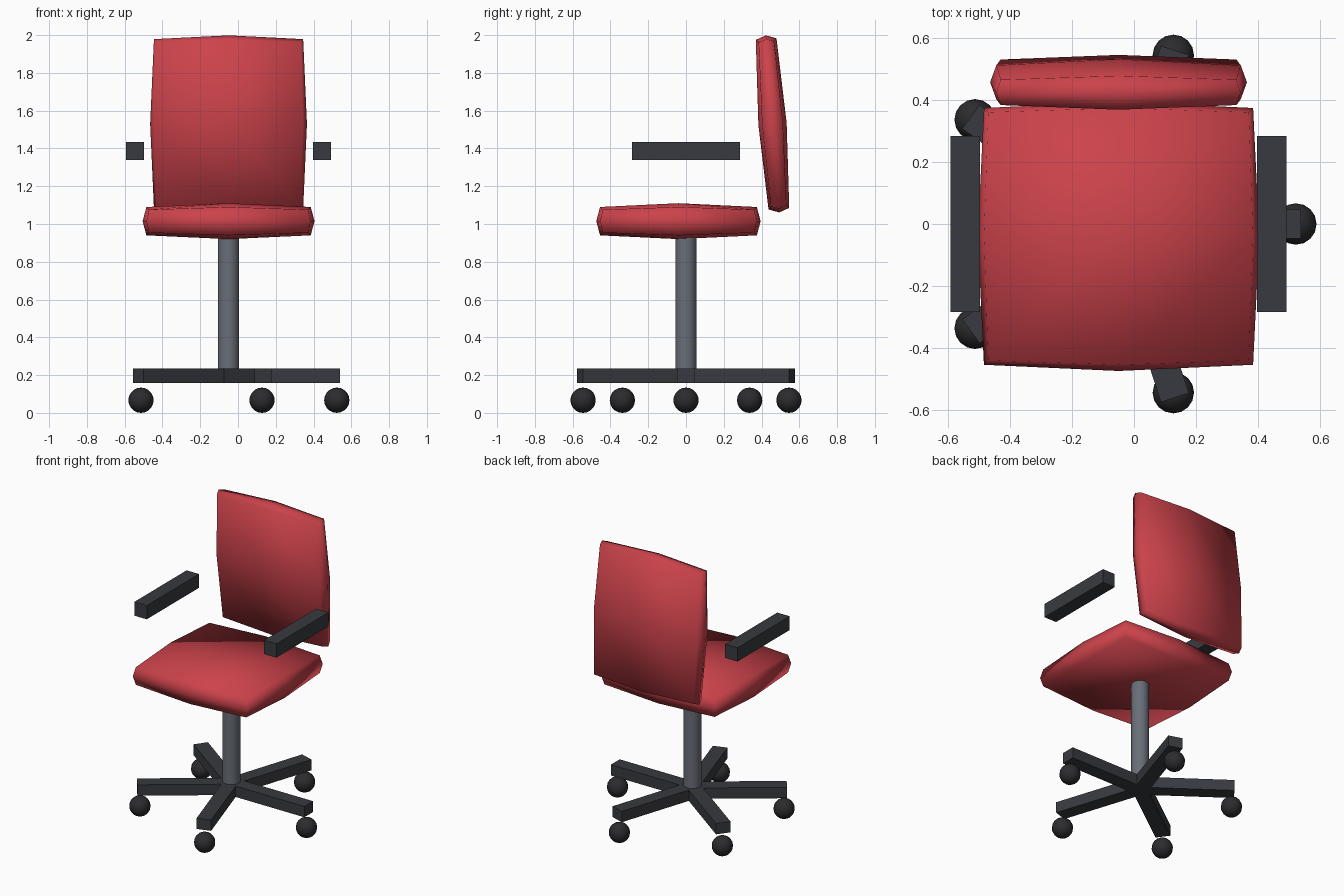
import bpy, bmesh
from math import cos, sin, tau
from mathutils import Matrix, Vector

if "Cube" in bpy.data.objects:
    bpy.data.objects.remove(bpy.data.objects["Cube"])

CX = -0.05  # centre line of the chair


def material(name, r, g, b):
    m = bpy.data.materials.new(name)
    m.diffuse_color = (r, g, b, 1)
    m.use_nodes = True
    m.node_tree.nodes["Principled BSDF"].inputs["Base Color"].default_value = m.diffuse_color
    return m


RED = material("red_fabric", 0.60, 0.055, 0.07)
DARK = material("dark_plastic", 0.04, 0.042, 0.05)
STEEL = material("steel", 0.14, 0.155, 0.185)
RUBBER = material("rubber", 0.025, 0.025, 0.028)


def finish(bm, name, mat, matrix, smooth=False):
    bmesh.ops.recalc_face_normals(bm, faces=bm.faces)
    for f in bm.faces:
        f.smooth = smooth
    me = bpy.data.meshes.new(name)
    bm.to_mesh(me)
    bm.free()
    me.materials.append(mat)
    ob = bpy.data.objects.new(name, me)
    ob.matrix_world = matrix
    bpy.context.collection.objects.link(ob)
    return ob


def box(name, size, matrix, mat):
    bm = bmesh.new()
    bmesh.ops.create_cube(bm, size=1, matrix=Matrix.Diagonal((*size, 1)))
    return finish(bm, name, mat, matrix)


def cushion(name, half, matrix):
    # box cut once each way; face centres bulge out, corners pull in
    bm = bmesh.new()
    bmesh.ops.create_cube(bm, size=2)
    bmesh.ops.subdivide_edges(bm, edges=bm.edges[:], cuts=1, use_grid_fill=True)
    inset = {1: 0.0, 2: 0.02, 3: 0.034}
    for v in bm.verts:
        n = sum(abs(c) > 0.5 for c in v.co)
        v.co = Vector([c * (h - inset[n]) for c, h in zip(v.co, half)])
    return finish(bm, name, RED, matrix, True)


# upholstery
cushion("seat", (0.455, 0.435, 0.095), Matrix.Translation((CX, -0.04, 1.015)))
cushion("backrest", (0.415, 0.075, 0.47),
        Matrix.Translation((CX, 0.458, 1.53)) @ Matrix.Rotation(0.075, 4, 'X'))

# armrests
for side, s in (("left", -1), ("right", 1)):
    box(side + "_armrest", (0.095, 0.57, 0.095),
        Matrix.Translation((CX + s * 0.495, 0, 1.387)), DARK)

# column
bm = bmesh.new()
bmesh.ops.create_cone(bm, cap_ends=True, segments=24, radius1=0.056, radius2=0.056, depth=0.75)
column = finish(bm, "column", STEEL, Matrix.Translation((CX, 0, 0.565)))
for p in column.data.polygons:
    p.use_smooth = len(p.vertices) == 4

# five-star base with ball casters
for i in range(5):
    a = i * tau / 5
    box(f"base_leg_{i + 1}", (0.59, 0.095, 0.075),
        Matrix.Translation((CX, 0, 0.197)) @ Matrix.Rotation(a, 4, 'Z')
        @ Matrix.Translation((0.295, 0, 0)), DARK)
    bm = bmesh.new()
    bmesh.ops.create_uvsphere(bm, u_segments=16, v_segments=10, radius=0.067)
    finish(bm, f"caster_{i + 1}", RUBBER,
           Matrix.Translation((CX + 0.573 * cos(a), 0.573 * sin(a), 0.067)), True)
